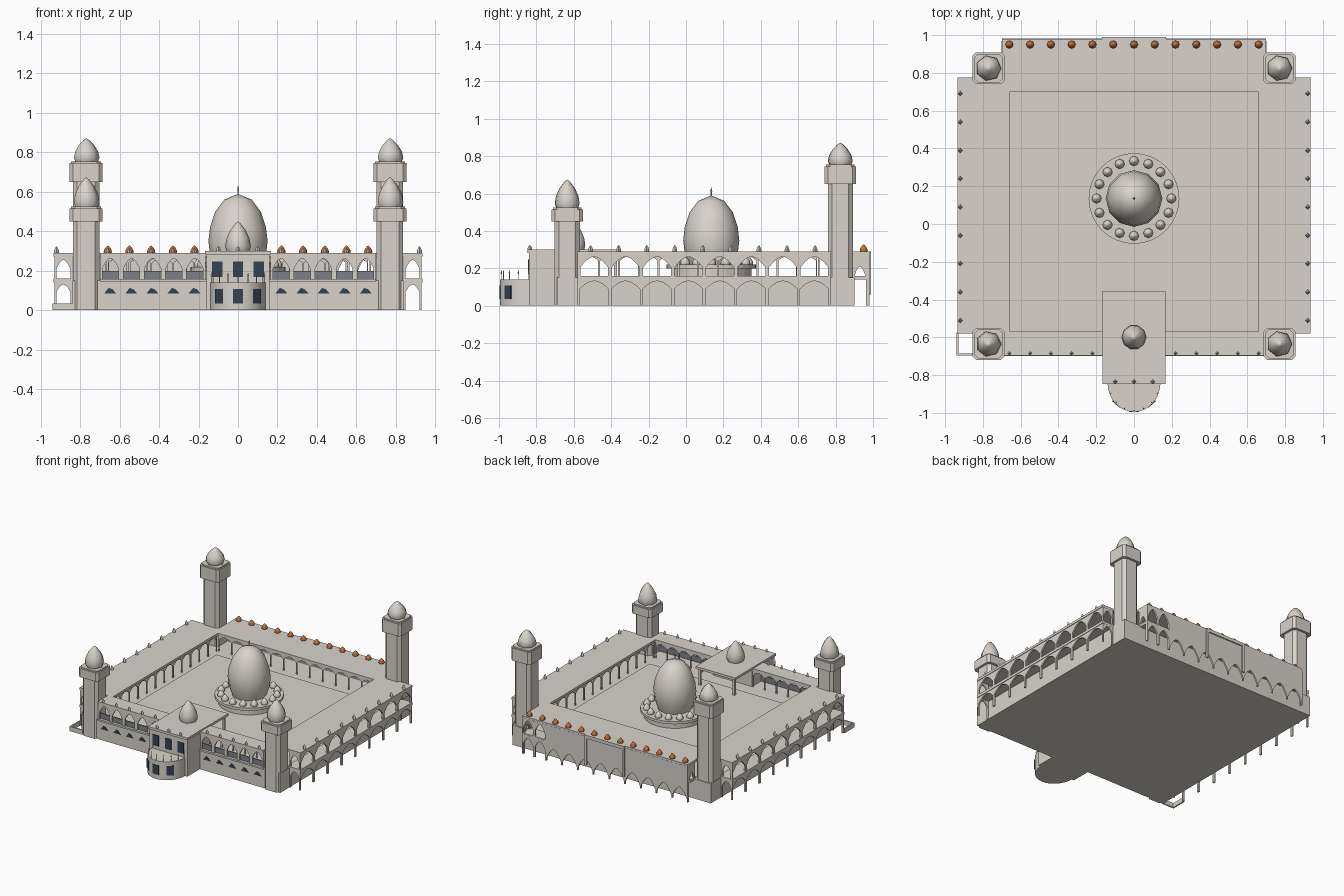
import bpy, bmesh, math
from mathutils import Matrix, Vector

if "Cube" in bpy.data.objects:
    bpy.data.objects.remove(bpy.data.objects["Cube"])


def material(name, rgb):
    m = bpy.data.materials.new(name)
    m.use_nodes = True
    m.diffuse_color = (*rgb, 1)
    bsdf = m.node_tree.nodes["Principled BSDF"]
    bsdf.inputs["Base Color"].default_value = (*rgb, 1)
    bsdf.inputs["Roughness"].default_value = 0.8
    return m


STONE = material("pale warm grey stone", (0.69, 0.65, 0.6))
GLASS = material("dark blue glass", (0.035, 0.055, 0.085))
RAIL = material("blue grey parapet", (0.2, 0.22, 0.25))
COPPER = material("copper orange", (0.55, 0.16, 0.04))


def finish(bm, name, mat, smooth=False):
    bmesh.ops.recalc_face_normals(bm, faces=bm.faces)
    me = bpy.data.meshes.new(name)
    bm.to_mesh(me)
    bm.free()
    me.materials.append(mat)
    ob = bpy.data.objects.new(name, me)
    bpy.context.collection.objects.link(ob)
    if smooth:
        bpy.ops.object.select_all(action="DESELECT")
        ob.select_set(True)
        bpy.context.view_layer.objects.active = ob
        bpy.ops.object.shade_smooth_by_angle(angle=math.radians(50))


def box(bm, x0, x1, y0, y1, z0, z1, turn=None):
    centre = Vector(((x0 + x1) / 2, (y0 + y1) / 2, (z0 + z1) / 2))
    m = Matrix.Translation(centre) @ Matrix.Diagonal((x1 - x0, y1 - y0, z1 - z0, 1))
    bmesh.ops.create_cube(bm, size=1, matrix=(turn or Matrix()) @ m)


def sheet(bm, points, offset):
    """Extrude a closed outline along an offset."""
    face = bm.faces.new([bm.verts.new(p) for p in points])
    out = bmesh.ops.extrude_face_region(bm, geom=[face], use_keep_orig=True)
    bmesh.ops.translate(bm, vec=offset, verts=[v for v in out["geom"] if isinstance(v, bmesh.types.BMVert)])


def lathe(bm, x, y, profile, n):
    """Stack rings of (radius, height) about a vertical axis."""
    rings = []
    for r, z in profile:
        count = n if r > 0 else 1
        rings.append([bm.verts.new((x + r * math.cos(i * math.tau / n), y + r * math.sin(i * math.tau / n), z))
                      for i in range(count)])
    for a, b in zip(rings, rings[1:]):
        for i in range(n):
            j = (i + 1) % n
            bm.faces.new([a[i], a[j], b[j], b[i]] if len(b) > 1 else [a[i], a[j], b[0]])
    bm.faces.new(rings[0][::-1])


def bulb(bm, x, y, z, r, h, n=8):
    """Pointed dome."""
    shape = ((0.9, 0), (1, 0.15), (0.9, 0.42), (0.6, 0.7), (0.22, 0.92), (0, 1))
    lathe(bm, x, y, [(r * a, z + h * b) for a, b in shape], n)


def arch_line(w, c, spring, apex, steps=6):
    """Pointed arch from the right springing to the left one."""
    half = w / 2 - c
    pts = []
    for i in range(2 * steps + 1):
        t = 1 - i / steps
        pts.append((w / 2 + half * t, spring + (apex - spring) * (1 - abs(t) ** 1.8)))
    return pts


def arcade(bm, p0, p1, n, z0, spring, apex, top, c, thick=0.012):
    """Row of n arched bays between two ground points."""
    a, b = Vector((*p0, 0)), Vector((*p1, 0))
    d = (b - a).normalized()
    side = Vector((-d.y, d.x, 0)) * thick
    w = (b - a).length / n
    outline = [(c, z0), (0, z0), (0, top), (w, top), (w, z0), (w - c, z0)] + arch_line(w, c, spring, apex)
    for k in range(n):
        sheet(bm, [a - side / 2 + d * (k * w + u) + Vector((0, 0, z)) for u, z in outline], side)


def chamfered(bm, x, y, half, cut, z0, z1):
    k = half - cut
    pts = [(half, -k), (half, k), (k, half), (-k, half), (-half, k), (-half, -k), (-k, -half), (k, -half)]
    sheet(bm, [(x + u, y + v, z0) for u, v in pts], Vector((0, 0, z1 - z0)))


# Solid lower storey and courtyard floor
bm = bmesh.new()
box(bm, -0.84, 0.84, -0.69, 0.9, 0, 0.15)
finish(bm, "lower_storey", STONE)
bm = bmesh.new()
box(bm, -0.63, 0.63, -0.46, 0.64, 0.15, 0.157)
finish(bm, "courtyard_paving", STONE)

# Upper walkway floors and the roof ring around the open court
bm = bmesh.new()
for s in (-1, 1):
    box(bm, *sorted((s * 0.82, s * 0.935)), -0.58, 0.775, 0.14, 0.16)
    box(bm, *sorted((s * 0.66, s * 0.935)), -0.58, 0.775, 0.272, 0.29)
box(bm, -0.7, 0.7, 0.88, 0.98, 0.14, 0.16)
box(bm, -0.7, 0.7, 0.7, 0.98, 0.272, 0.29)
box(bm, -0.7, 0.7, -0.695, -0.57, 0.272, 0.29)
finish(bm, "gallery_roof", STONE)

# Side arcades, two storeys, with arched ends
bm = bmesh.new()
for s in (-1, 1):
    x = s * 0.925
    arcade(bm, (x, -0.575), (x, 0.77), 8, 0.16, 0.205, 0.262, 0.275, 0.01)
    arcade(bm, (x, -0.575), (x, 0.77), 8, 0, 0.09, 0.132, 0.145, 0.008)
    for y in (-0.573, 0.768):
        arcade(bm, (s * 0.84, y), (s * 0.93, y), 1, 0.16, 0.21, 0.255, 0.275, 0.01)
        arcade(bm, (s * 0.84, y), (s * 0.93, y), 1, 0, 0.09, 0.13, 0.145, 0.008)
finish(bm, "side_arcades", STONE)

# Front arcade, parapet and lower windows
bm = bmesh.new()
glass = bmesh.new()
rail = bmesh.new()
for s in (-1, 1):
    arcade(bm, (s * 0.165, -0.685), (s * 0.7, -0.685), 5, 0.155, 0.21, 0.262, 0.275, 0.012)
    box(rail, *sorted((s * 0.165, s * 0.7)), -0.68, -0.672, 0.155, 0.198)
    for k in range(5):
        cx = s * (0.22 + 0.107 * k)
        sheet(glass, [(cx + u, -0.686, z) for u, z in ((-0.03, 0.085), (0.03, 0.085), (0.012, 0.106), (-0.008, 0.113))],
              Vector((0, -0.008, 0)))
box(bm, -0.7, 0.7, -0.7, -0.68, 0.145, 0.158)
finish(bm, "front_arcade", STONE)
finish(rail, "front_parapet", RAIL)
finish(glass, "front_lower_windows", GLASS)

# Low corner wall
bm = bmesh.new()
box(bm, -0.94, -0.83, -0.695, -0.685, 0, 0.035)
box(bm, -0.94, -0.93, -0.695, -0.575, 0, 0.035)
finish(bm, "corner_wall", STONE)

# Back wall hanging on tapering legs, open end bays and a portal frame
bm = bmesh.new()
arcade(bm, (-0.7, 0.975), (0.5, 0.975), 9, 0, 0.02, 0.1, 0.275, 0.004)
arcade(bm, (0.5, 0.975), (0.7, 0.975), 2, 0.15, 0.2, 0.262, 0.275, 0.008)
arcade(bm, (0.5, 0.975), (0.7, 0.975), 2, 0, 0.08, 0.13, 0.15, 0.008)
for s in (-1, 1):
    arcade(bm, (s * 0.695, 0.89), (s * 0.695, 0.97), 1, 0, 0.15, 0.21, 0.275, 0.008)
    box(bm, *sorted((s * 0.15, s * 0.17)), 0.975, 0.99, 0.06, 0.29)
box(bm, -0.17, 0.17, 0.975, 0.99, 0.265, 0.29)
finish(bm, "back_wall", STONE)

# Inner court colonnade
bm = bmesh.new()
for s in (-1, 1):
    arcade(bm, (s * 0.67, -0.57), (s * 0.67, 0.7), 12, 0.15, 0.24, 0.265, 0.275, 0.005, 0.008)
    arcade(bm, (s * 0.165, -0.575), (s * 0.66, -0.575), 5, 0.15, 0.24, 0.265, 0.275, 0.005, 0.008)
arcade(bm, (-0.66, 0.71), (0.66, 0.71), 12, 0.15, 0.24, 0.265, 0.275, 0.005, 0.008)
finish(bm, "court_colonnade", STONE)

# Corner towers, the rear pair taller
for y, z0, z1, top, label in ((-0.635, 0.45, 0.525, 0.675, "front"), (0.825, 0.65, 0.755, 0.872, "rear")):
    for s, side in ((1, "left"), (-1, "right")):
        x = s * 0.77
        bm = bmesh.new()
        chamfered(bm, x, y, 0.067, 0.022, 0, z0)
        chamfered(bm, x, y, 0.084, 0.018, z0, z1 - 0.01)
        chamfered(bm, x, y, 0.076, 0.02, z1 - 0.015, z1)
        finish(bm, f"{label}_{side}_tower", STONE)
        bm = bmesh.new()
        bulb(bm, x, y, z1, 0.068, top - z1, 7)
        finish(bm, f"{label}_{side}_tower_dome", STONE, True)

# Main dome on a drum ringed with small domes
DY = 0.135
bm = bmesh.new()
lathe(bm, 0, DY, [(0.215, 0.15), (0.215, 0.2), (0.24, 0.2), (0.24, 0.22), (0, 0.22)], 32)
finish(bm, "dome_drum", STONE)
bm = bmesh.new()
lathe(bm, 0, DY, [(0.12, 0.215), (0.142, 0.28), (0.15, 0.35), (0.142, 0.42), (0.115, 0.5), (0.07, 0.56), (0, 0.59)], 12)
lathe(bm, 0, DY, [(0.003, 0.58), (0.003, 0.6), (0.006, 0.61), (0, 0.635)], 5)
finish(bm, "main_dome", STONE, True)
bm = bmesh.new()
for i in range(16):
    a = i * math.tau / 16
    bulb(bm, 0.198 * math.cos(a), DY + 0.198 * math.sin(a), 0.22, 0.026, 0.045)
finish(bm, "ring_domes", STONE, True)

# Entrance block, roof slab reaching into the court, and round bay
bm = bmesh.new()
box(bm, -0.16, 0.16, -0.84, -0.57, 0, 0.285)
box(bm, -0.167, 0.167, -0.848, -0.355, 0.282, 0.3)
for s in (-1, 1):
    box(bm, s * 0.145 - 0.008, s * 0.145 + 0.008, -0.385, -0.369, 0.15, 0.285)
finish(bm, "entrance_block", STONE)
bm = bmesh.new()
arc = [(0.14 * math.cos(a), -0.84 - 0.155 * math.sin(a)) for a in [i * math.pi / 16 for i in range(17)]]
sheet(bm, [(x, y, 0) for x, y in arc], Vector((0, 0, 0.14)))
finish(bm, "entrance_bay", STONE, True)
bm = bmesh.new()
for x, y in arc[::2]:
    lathe(bm, x * 0.95, -0.84 + (y + 0.84) * 0.95, [(0.002, 0.138), (0.002, 0.17), (0.004, 0.175), (0, 0.192)], 4)
finish(bm, "bay_railing", STONE)
bm = bmesh.new()
bulb(bm, 0, -0.6, 0.3, 0.065, 0.15, 10)
finish(bm, "entrance_dome", STONE, True)
bm = bmesh.new()
for k in (-1, 0, 1):
    box(bm, k * 0.105 - 0.026, k * 0.105 + 0.026, -0.846, -0.838, 0.168, 0.248)
    turn = Matrix.Translation((0, -0.84, 0)) @ Matrix.Rotation(k * math.radians(40), 4, "Z")
    depth = 0.153 if k == 0 else 0.147
    box(bm, -0.026, 0.026, -depth - 0.003, -depth + 0.006, 0.035, 0.108, turn)
finish(bm, "entrance_windows", GLASS)

# Roof finials in stone, and copper ones along the back
bm = bmesh.new()
for s in (-1, 1):
    for k in range(9):
        bulb(bm, s * 0.92, -0.51 + 0.15 * k, 0.29, 0.013, 0.034, 4)
    for k in range(5):
        bulb(bm, s * (0.22 + 0.11 * k), -0.685, 0.29, 0.01, 0.028, 4)
    bulb(bm, s * 0.1, -0.835, 0.3, 0.012, 0.025, 4)
bulb(bm, 0, -0.835, 0.3, 0.012, 0.025, 4)
finish(bm, "roof_finials", STONE)
bm = bmesh.new()
for k in range(13):
    bulb(bm, -0.66 + 0.11 * k, 0.95, 0.288, 0.021, 0.04)
finish(bm, "copper_finials", COPPER, True)
